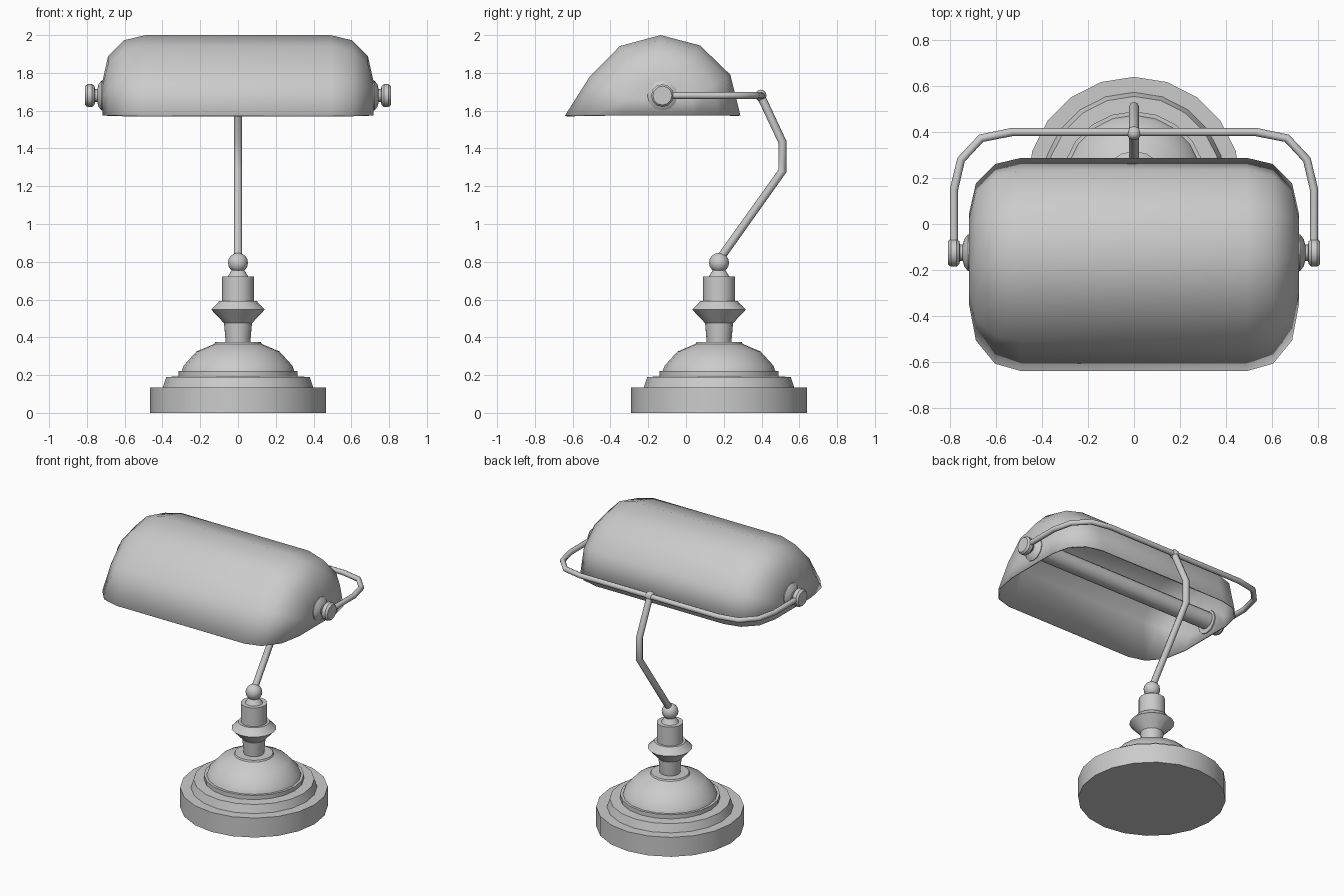
import bpy, bmesh, math
from mathutils import Matrix, Vector

if "Cube" in bpy.data.objects:
    bpy.data.objects.remove(bpy.data.objects["Cube"])

BASE_Y = 0.175           # centre of base and stem
PIV_Y, PIV_Z = -0.125, 1.68   # shade pivot axis


def finish(name, bm, angle):
    me = bpy.data.meshes.new(name)
    bmesh.ops.recalc_face_normals(bm, faces=bm.faces)
    bm.to_mesh(me)
    bm.free()
    ob = bpy.data.objects.new(name, me)
    bpy.context.collection.objects.link(ob)
    smooth(ob, angle)
    return ob


def smooth(ob, angle):
    bpy.ops.object.select_all(action='DESELECT')
    ob.select_set(True)
    bpy.context.view_layer.objects.active = ob
    bpy.ops.object.shade_smooth_by_angle(angle=math.radians(angle))


def lathe(name, profile, sides, matrix, angle=32):
    """Closed solid of revolution from (radius, height) points."""
    bm = bmesh.new()
    rings = [[bm.verts.new((r * math.sin(2 * math.pi * i / sides),
                            r * math.cos(2 * math.pi * i / sides), z))
              for i in range(sides)] for r, z in profile]
    for a, b in zip(rings, rings[1:]):
        for i in range(sides):
            j = (i + 1) % sides
            bm.faces.new((a[i], a[j], b[j], b[i]))
    bm.faces.new(rings[0])
    bm.faces.new(rings[-1])
    bm.transform(matrix)
    return finish(name, bm, angle)


def ball(name, radius, loc, u=12, v=8):
    bm = bmesh.new()
    bmesh.ops.create_uvsphere(bm, u_segments=u, v_segments=v, radius=radius,
                              matrix=Matrix.Translation(loc))
    return finish(name, bm, 50)


def tube(name, points, radius):
    cu = bpy.data.curves.new(name, 'CURVE')
    cu.dimensions = '3D'
    cu.bevel_depth, cu.bevel_resolution, cu.use_fill_caps = radius, 2, True
    sp = cu.splines.new('POLY')
    sp.points.add(len(points) - 1)
    for p, co in zip(sp.points, points):
        p.co = (*co, 1)
    ob = bpy.data.objects.new(name, cu)
    bpy.context.collection.objects.link(ob)
    bpy.ops.object.select_all(action='DESELECT')
    ob.select_set(True)
    bpy.context.view_layer.objects.active = ob
    bpy.ops.object.convert(target='MESH')
    smooth(bpy.context.object, 50)


# Stepped base with dome
at_base = Matrix.Translation((0, BASE_Y, 0))
lathe("base", [(0.465, 0), (0.465, 0.135), (0.398, 0.135), (0.38, 0.19),
               (0.315, 0.193), (0.315, 0.222), (0.298, 0.222), (0.288, 0.25),
               (0.22, 0.325), (0.125, 0.365), (0.12, 0.375)], 20, at_base)

# Turned stem
lathe("stem", [(0.065, 0.37), (0.074, 0.475), (0.142, 0.547), (0.108, 0.58),
               (0.1, 0.592), (0.084, 0.592), (0.084, 0.722), (0.055, 0.722),
               (0.03, 0.76), (0.03, 0.79)], 16, at_base)
ball("stem_ball", 0.053, (0, BASE_Y, 0.795))

# Bent arm, joint and the yoke that carries the shade
tube("arm", [(0, BASE_Y, 0.81), (0, 0.51, 1.28), (0, 0.51, 1.435),
             (0, 0.395, 1.68)], 0.022)
ball("arm_joint", 0.031, (0, 0.395, 1.68), 10, 6)
half = [(0.53, 0.4), (0.665, 0.373), (0.752, 0.28), (0.783, 0.15), (0.783, -0.09)]
yoke = [(-x, y, PIV_Z) for x, y in reversed(half)] + [(x, y, PIV_Z) for x, y in half]
tube("yoke", yoke, 0.018)

# Pivot knobs, one on each end
knob = [(0.08, 0.70), (0.08, 0.722), (0.06, 0.738), (0.035, 0.745), (0.035, 0.757),
        (0.05, 0.76), (0.06, 0.772), (0.06, 0.797), (0.05, 0.81)]
for side, name in ((1, "right_knob"), (-1, "left_knob")):
    lathe(name, knob, 12, Matrix.Translation((0, PIV_Y, PIV_Z))
          @ Matrix.Rotation(side * math.pi / 2, 4, 'Y'))

# Tube bulb along the pivot axis
lathe("bulb", [(0.058, -0.7), (0.058, 0.7)], 12,
      Matrix.Translation((0, PIV_Y, PIV_Z + 0.01)) @ Matrix.Rotation(math.pi / 2, 4, 'Y'))

# Shade: arched section shrinking towards rounded ends, open below
section = [(-0.64, 1.575), (-0.51, 1.78), (-0.35, 1.942), (-0.135, 2.0),
           (0.075, 1.945), (0.235, 1.79), (0.288, 1.575)]
ends = [(0.49, 1.0), (0.605, 0.935), (0.688, 0.735), (0.717, 0.43)]
stations = [(-x, s) for x, s in reversed(ends)] + ends
bm = bmesh.new()
rows = [[bm.verts.new((x, -0.135 + (y + 0.135) * s, 1.575 + (z - 1.575) * s))
         for y, z in section] for x, s in stations]
for a, b in zip(rows, rows[1:]):
    for i in range(len(section) - 1):
        bm.faces.new((a[i], b[i], b[i + 1], a[i + 1]))
bm.faces.new(rows[0])
bm.faces.new(rows[-1][::-1])
bmesh.ops.recalc_face_normals(bm, faces=bm.faces)
top = max(bm.faces, key=lambda f: f.calc_center_median().z)
flip = top.normal.z < 0
shade = finish("shade", bm, 60)
if flip:
    shade.data.flip_normals()
mod = shade.modifiers.new("thickness", 'SOLIDIFY')
mod.thickness, mod.offset = 0.01, -1
